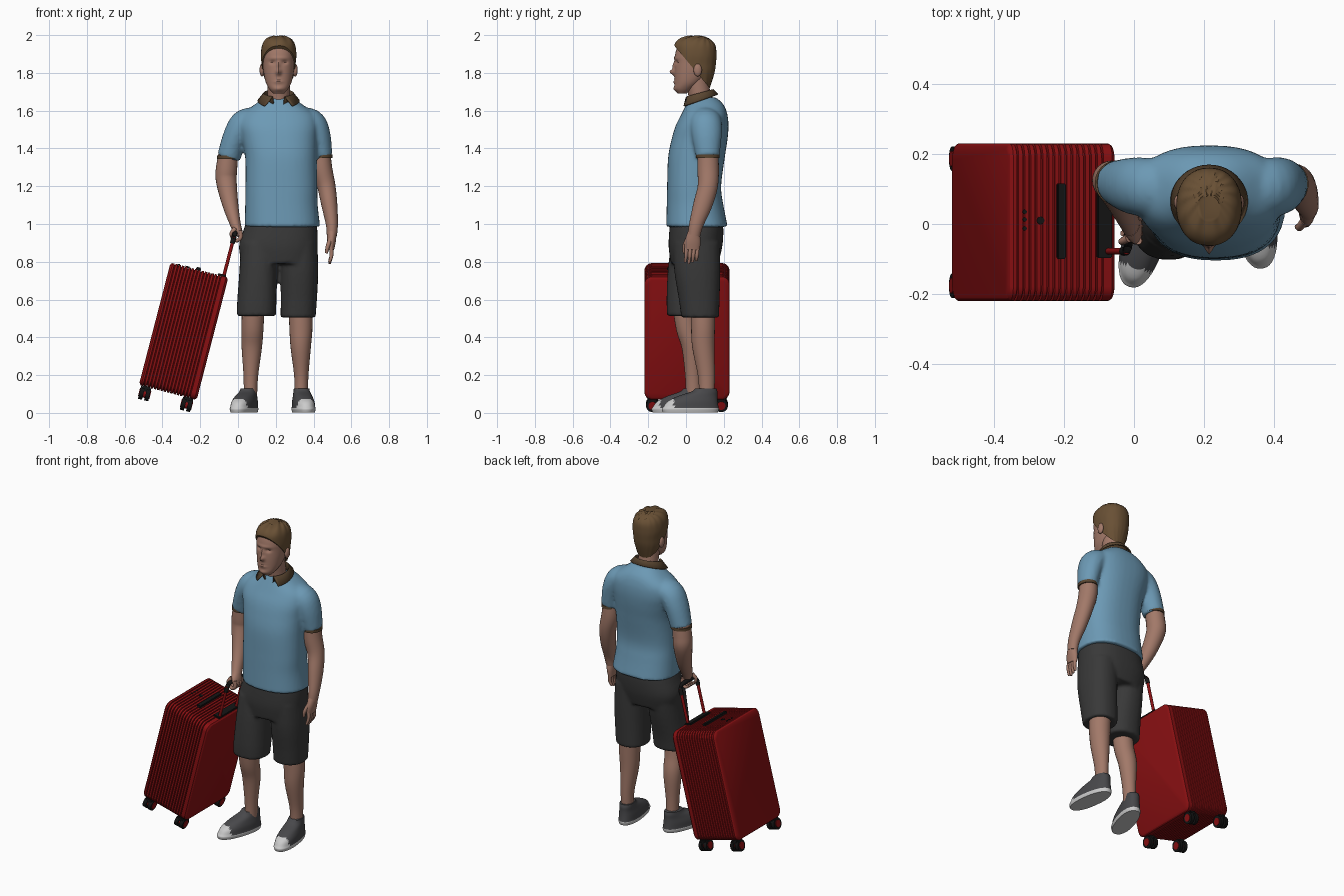
import bpy, bmesh, math
from math import sin, cos, pi, exp, radians
from mathutils import Vector, Matrix

if "Cube" in bpy.data.objects:
    bpy.data.objects.remove(bpy.data.objects["Cube"])


def material(name, r, g, b):
    m = bpy.data.materials.new(name)
    m.use_nodes = True
    m.diffuse_color = (r, g, b, 1)
    m.node_tree.nodes["Principled BSDF"].inputs["Base Color"].default_value = (r, g, b, 1)
    return m


SKIN = material("skin", .36, .19, .14)
HAIR = material("hair_brown", .14, .08, .035)
TRIM = material("trim_brown", .1, .06, .03)
BLUE = material("shirt_blue", .15, .32, .46)
CHARCOAL = material("shorts_charcoal", .04, .04, .04)
GREY = material("shoe_grey", .065, .065, .07)
WHITE = material("sole_white", .6, .6, .6)
RED = material("case_red", .25, .005, .006)
BLACK = material("black", .007, .007, .007)
MID = .215  # centre line of the body


def skin_rings(bm, rings):
    """Bridge equal rings of points and cap both ends."""
    loops = [[bm.verts.new(p) for p in ring] for ring in rings]
    n = len(loops[0])
    for a, b in zip(loops, loops[1:]):
        for i in range(n):
            bm.faces.new((a[i], a[(i + 1) % n], b[(i + 1) % n], b[i]))
    bm.faces.new(loops[0])
    bm.faces.new(loops[-1])
    return [v for loop in loops for v in loop]


def loft(bm, rows, flat=False, seg=24, p=2, steps=5):
    """Smooth body through rows of (x, y, z, half width, half depth)."""
    rows = [Vector(r) for r in rows]
    path, last = [], len(rows) - 1
    for i in range(last):
        a, b, c, d = rows[max(i - 1, 0)], rows[i], rows[i + 1], rows[min(i + 2, last)]
        for k in range(steps):
            t = k / steps
            path.append(b + (c - a) * (t / 2) + (a * 2 - b * 5 + c * 4 - d) * (t * t / 2)
                        + (b * 3 - a - c * 3 + d) * (t ** 3 / 2))
    path.append(rows[-1])
    rings = []
    for i, w in enumerate(path):
        u, v = Vector((1, 0, 0)), Vector((0, 1, 0))
        if not flat:
            t = (Vector(path[min(i + 1, len(path) - 1)][:3]) - Vector(path[max(i - 1, 0)][:3])).normalized()
            v = (v - t * v.dot(t)).normalized()
            u = v.cross(t)
        ring = []
        for k in range(seg):
            c, s = cos(2 * pi * k / seg), sin(2 * pi * k / seg)
            c, s = [math.copysign(abs(e) ** (2 / p), e) for e in (c, s)]
            ring.append(Vector(w[:3]) + u * (w[3] * c) + v * (w[4] * s))
        rings.append(ring)
    return skin_rings(bm, rings)


def finish(bm, name, mats, voxel=0, angle=40, rule=None, matrix=None):
    if matrix:
        bm.transform(matrix)
    bmesh.ops.recalc_face_normals(bm, faces=bm.faces)
    if rule:
        for f in bm.faces:
            f.material_index = rule(f.calc_center_median())
    mesh = bpy.data.meshes.new(name)
    bm.to_mesh(mesh)
    bm.free()
    for m in mats:
        mesh.materials.append(m)
    ob = bpy.data.objects.new(name, mesh)
    bpy.context.collection.objects.link(ob)
    bpy.ops.object.select_all(action='DESELECT')
    ob.select_set(True)
    bpy.context.view_layer.objects.active = ob
    bpy.ops.object.shade_smooth_by_angle(angle=radians(angle))
    if voxel:
        r = ob.modifiers.new("merge", 'REMESH')
        r.mode, r.voxel_size, r.use_smooth_shade = 'VOXEL', voxel, True
        s = ob.modifiers.new("soften", 'SMOOTH')
        s.factor, s.iterations = .5, 4
    return ob


def single(name, mat, rows, **kw):
    bm = bmesh.new()
    loft(bm, rows, **kw)
    return finish(bm, name, [mat])


# Head: smooth skull, face pushed in and out by soft bumps, ears
bm = bmesh.new()
skull = loft(bm, [(MID, y, z, a, b) for y, z, a, b in (
    (-.02, 1.692, .03, .025), (-.01, 1.715, .05, .05), (.012, 1.75, .068, .072), (.032, 1.8, .079, .093),
    (.043, 1.85, .084, .102), (.047, 1.9, .085, .104), (.05, 1.95, .076, .09),
    (.05, 1.98, .05, .06), (.05, 1.99, .02, .025))], flat=True, seg=72, p=2.2, steps=8)
bumps = [(0, 1.805, .012, .015, -.026), (0, 1.84, .009, .02, -.011), (0, 1.755, .022, .012, -.007),
         (0, 1.762, .022, .003, .004), (0, 1.715, .022, .012, -.006), (0, 1.878, .05, .008, -.005)]
bumps += [(s * .033, 1.856, .014, .009, .011) for s in (-1, 1)]
for v in skull:
    if v.co.y < .02:
        v.co.y += sum(d * exp(-((v.co.x - MID - x) / sx) ** 2 - ((v.co.z - z) / sz) ** 2)
                      for x, z, sx, sz, d in bumps)
for s in (-1, 1):
    bmesh.ops.create_uvsphere(bm, u_segments=16, v_segments=10, radius=1, matrix=Matrix.Translation(
        (MID + s * .088, .062, 1.815)) @ Matrix.Diagonal((.013, .022, .034, 1)))
finish(bm, "head", [SKIN])
single("neck", SKIN, [(MID, .08, 1.57, .065, .065), (MID, .075, 1.66, .06, .06),
                      (MID, .062, 1.74, .06, .06), (MID, .06, 1.8, .06, .06)], flat=True)

# Hair: cap cut along a sloping hairline
bm = bmesh.new()
for v in loft(bm, [(MID, y, z, a, b) for y, z, a, b in (
        (.07, 1.72, .06, .055), (.054, 1.8, .084, .096), (.05, 1.85, .09, .108), (.05, 1.9, .094, .111),
        (.047, 1.95, .087, .108), (.045, 1.982, .066, .08), (.045, 1.998, .03, .035))],
        flat=True, seg=72, p=2.2, steps=6):
    turn = math.atan2(v.co.x - MID, v.co.y - .1)
    v.co.z -= .003 * (1 + sin(14 * turn))
cut = bmesh.ops.bisect_plane(bm, geom=bm.verts[:] + bm.edges[:] + bm.faces[:], plane_co=(0, 0, 1.87),
                             plane_no=(0, 1.2, 1), clear_inner=True)["geom_cut"]
bmesh.ops.contextual_create(bm, geom=[e for e in cut if isinstance(e, bmesh.types.BMEdge)])
finish(bm, "hair", [HAIR])

# Shirt: torso and sleeves merged
left_sleeve = [(.3, .1, 1.545, .07, .09), (.385, .105, 1.535, .075, .085),
               (.425, .11, 1.47, .065, .08), (.447, .115, 1.355, .053, .062)]
right_sleeve = [(.13, .1, 1.545, .07, .09), (.04, .105, 1.535, .075, .085),
                (-.01, .11, 1.47, .067, .08), (-.05, .118, 1.35, .062, .064)]
bm = bmesh.new()
loft(bm, [(.235, .058, .985, .2, .163), (.23, .048, 1.1, .192, .15), (.23, .043, 1.2, .19, .143),
          (.228, .055, 1.35, .19, .15), (.22, .072, 1.45, .2, .148), (MID, .085, 1.52, .21, .14),
          (MID, .097, 1.58, .195, .122), (MID, .1, 1.63, .13, .1), (MID, .09, 1.67, .075, .07)],
     flat=True, p=2.4, seg=40)
loft(bm, left_sleeve)
loft(bm, right_sleeve)
finish(bm, "shirt", [BLUE], voxel=.01)

# Sleeve trims
for side, rows in (("left", left_sleeve), ("right", right_sleeve)):
    x, y, z, a, b = rows[-1]
    single(side + "_sleeve_trim", TRIM, [(x, y, z + .012, a, b), (x, y, z - .006, a, b)], steps=1, flat=True)

# Collar: folded strip, open at the front
bm = bmesh.new()
strip = []
for k in range(33):
    row = []
    for gap, y, rx, ry, z, slope in ((.35, .07, .07, .066, 1.645, .02), (.4, .07, .08, .076, 1.69, .02),
                                     (.75, .065, .108, .102, 1.65, .035)):
        a = gap + (2 * pi - 2 * gap) * k / 32
        row.append(bm.verts.new((MID + rx * sin(a), y - ry * cos(a), z - slope * cos(a))))
    strip.append(row)
for a, b in zip(strip, strip[1:]):
    for i in range(2):
        bm.faces.new((a[i], b[i], b[i + 1], a[i + 1]))
solid = finish(bm, "collar", [TRIM]).modifiers.new("thickness", 'SOLIDIFY')
solid.thickness, solid.offset = .008, 0

# Shorts: seat and two legs merged
bm = bmesh.new()
loft(bm, [(.23, .055, 1.03, .18, .135), (.225, .055, .97, .195, .143), (.212, .05, .88, .207, .142),
          (.212, .045, .79, .19, .125)], flat=True, p=2.4, seg=40)
loft(bm, [(.115, .045, .9, .1, .125), (.107, .025, .75, .1, .122), (.1, .005, .6, .104, .108),
          (.097, 0, .512, .104, .1)], flat=True, p=2.3)
loft(bm, [(.32, .055, .9, .1, .125), (.325, .06, .75, .1, .122), (.322, .07, .6, .096, .108),
          (.318, .075, .505, .093, .1)], flat=True, p=2.3)
finish(bm, "shorts", [CHARCOAL], voxel=.01)

# Lower legs
single("right_leg", SKIN, [(.08, -.01, .56, .06, .06), (.077, .005, .45, .058, .058), (.073, .03, .35, .054, .053),
                           (.068, .037, .2, .039, .042), (.066, .04, .09, .035, .04)])
single("left_leg", SKIN, [(.33, .09, .56, .062, .065), (.333, .09, .45, .061, .063), (.332, .092, .35, .054, .059),
                          (.335, .108, .2, .038, .045), (.335, .11, .09, .035, .04)])

# Shoes: white sole and toe cap, grey upper
for side, x, y, turn in (("right", .032, -.035, -.3), ("left", .347, .023, .13)):
    bm = bmesh.new()
    loft(bm, [(0, 0, .003, .056, .147), (0, 0, .02, .06, .152), (0, .003, .032, .058, .147),
              (0, .012, .06, .056, .134), (0, .038, .088, .049, .106), (0, .074, .112, .043, .07),
              (0, .083, .13, .04, .056)], flat=True, p=2.3, seg=40, steps=4)
    finish(bm, side + "_shoe", [GREY, WHITE], matrix=None, angle=50,
           rule=lambda c: int(c.z < .026 or c.y < -.095)).matrix_world = (
        Matrix.Translation((x, y, 0)) @ Matrix.Rotation(turn, 4, 'Z'))

# Arms
single("left_arm", SKIN, [(.44, .115, 1.42, .046, .052), (.445, .117, 1.3, .053, .057), (.468, .115, 1.2, .048, .053),
                          (.484, .088, 1.1, .042, .05), (.497, .055, 1, .032, .038), (.497, .042, .94, .027, .033)])
single("right_arm", SKIN, [(-.045, .118, 1.42, .048, .052), (-.06, .122, 1.3, .056, .057), (-.062, .12, 1.23, .055, .056),
                           (-.042, .075, 1.11, .043, .046), (-.017, .015, 1.01, .03, .035), (-.006, -.008, .975, .026, .034)])

# Hands: palm, thumb and four fingers each
bm = bmesh.new()
loft(bm, [(.497, .042, .96, .026, .03), (.495, .036, .91, .023, .042), (.492, .032, .865, .017, .04)])
loft(bm, [(.49, .01, .92, .013, .014), (.475, -.008, .88, .011, .012), (.468, -.008, .845, .008, .008)], seg=10)
for i in range(4):
    y, drop = .004 + .019 * i, .008 * abs(i - 1)
    loft(bm, [(.492, y, .88, .011, .011), (.495, y - .003, .835, .01, .01),
              (.484, y - .008, .79 + drop, .007, .007)], seg=10)
finish(bm, "left_hand", [SKIN])
bm = bmesh.new()
loft(bm, [(-.008, -.005, .985, .026, .033), (.004, -.015, .96, .02, .042), (.01, -.018, .935, .013, .04)])
loft(bm, [(-.015, -.04, .975, .013, .013), (-.035, -.05, .95, .01, .01), (-.03, -.05, .925, .008, .008)], seg=10)
for i in range(4):
    y = -.048 + .021 * i
    loft(bm, [(.012, y, .965, .011, .011), (.014, y, .93, .011, .011), (-.008, y, .912, .01, .01),
              (-.034, y, .93, .008, .008)], seg=10)
finish(bm, "right_hand", [SKIN])

# Suitcase, built upright and then tilted
TILT = Matrix.Translation((-.288, .005, .432)) @ Matrix.Rotation(radians(14.5), 4, 'Y')


def outline(x, inset):
    """Rounded rectangle across the case."""
    r, h, w = .04 - inset / 2, .335 - inset, .225 - inset
    return [Vector((x, sy * (w - r) + r * cos(q + k * pi / 12), sz * (h - r) + r * sin(q + k * pi / 12)))
            for sy, sz, q in ((1, 1, 0), (-1, 1, pi / 2), (-1, -1, pi), (1, -1, 1.5 * pi)) for k in range(7)]


stations = [(-.158, .016), (-.154, .006), (-.146, 0)]
for i in range(15):
    x = -.133 + .0179 * i
    stations += [(x - .003, 0), (x - .0015, .008), (x + .0015, .008), (x + .003, 0)]
stations += [(-x, inset) for x, inset in stations[2::-1]]
bm = bmesh.new()
skin_rings(bm, [outline(x, inset) for x, inset in stations])
finish(bm, "suitcase_shell", [RED], matrix=TILT, angle=30)


def boxes(name, mat, items, bevel=.003):
    """Each item is a centre and a full size."""
    bm = bmesh.new()
    for centre, size in items:
        bmesh.ops.create_cube(bm, size=1, matrix=Matrix.Translation(centre) @ Matrix.Diagonal((*size, 1)))
    bmesh.ops.bevel(bm, geom=bm.edges[:], offset=bevel, segments=2, affect='EDGES')
    return finish(bm, name, [mat], matrix=TILT)


def cylinders(name, mat, items, axis='Z'):
    """Each item is a centre, a radius and a length."""
    bm = bmesh.new()
    rot = Matrix.Rotation(pi / 2, 4, 'Y') if axis == 'X' else Matrix()
    for centre, r, length in items:
        bmesh.ops.create_cone(bm, cap_ends=True, segments=24, radius1=r, radius2=r, depth=length,
                              matrix=Matrix.Translation(centre) @ rot)
    return finish(bm, name, [mat], matrix=TILT)


boxes("carry_handle", BLACK, [((-.006, .003, .339), (.026, .215, .018))])
boxes("pull_handle_base", BLACK, [((.122, 0, .337), (.044, .205, .014))])
cylinders("lock_buttons", BLACK, [((-.066, .005, .335), .011, .008)]
          + [((-.113, y, .335), .006, .008) for y in (-.018, .008, .03)])
cylinders("pull_rods", RED, [((.133, s * .083, .44), .009, .22) for s in (-1, 1)])
bm = bmesh.new()
skin_rings(bm, [[Vector((.133 + .013 * cos(a), y + dy * cos(b) * sin(a), z + sin(a) * dy * sin(b)))
                 for a in [k * pi / 6 for k in range(12)]]
                for y, z, b, dy in ((-.083, .515, 0, .013), (-.083, .545, .2, .013), (-.075, .563, .8, .013),
                                    (-.055, .571, pi / 2, .013), (.055, .571, pi / 2, .013),
                                    (.075, .563, pi - .8, .013), (.083, .545, pi - .2, .013), (.083, .515, pi, .013))])
finish(bm, "pull_grip", [BLACK], matrix=TILT)

# Casters
corners = [(x, y) for x in (-.117, .112) for y in (-.182, .182)]
boxes("caster_forks", BLACK, [((x, y, -.347), (.05, .05, .034)) for x, y in corners], bevel=.006)
cylinders("wheels", BLACK, [((x + s * .017, y, -.371), .035, .022) for x, y in corners for s in (-1, 1)], axis='X')
cylinders("wheel_hubs", RED, [((x, y, -.371), .022, .062) for x, y in corners], axis='X')
